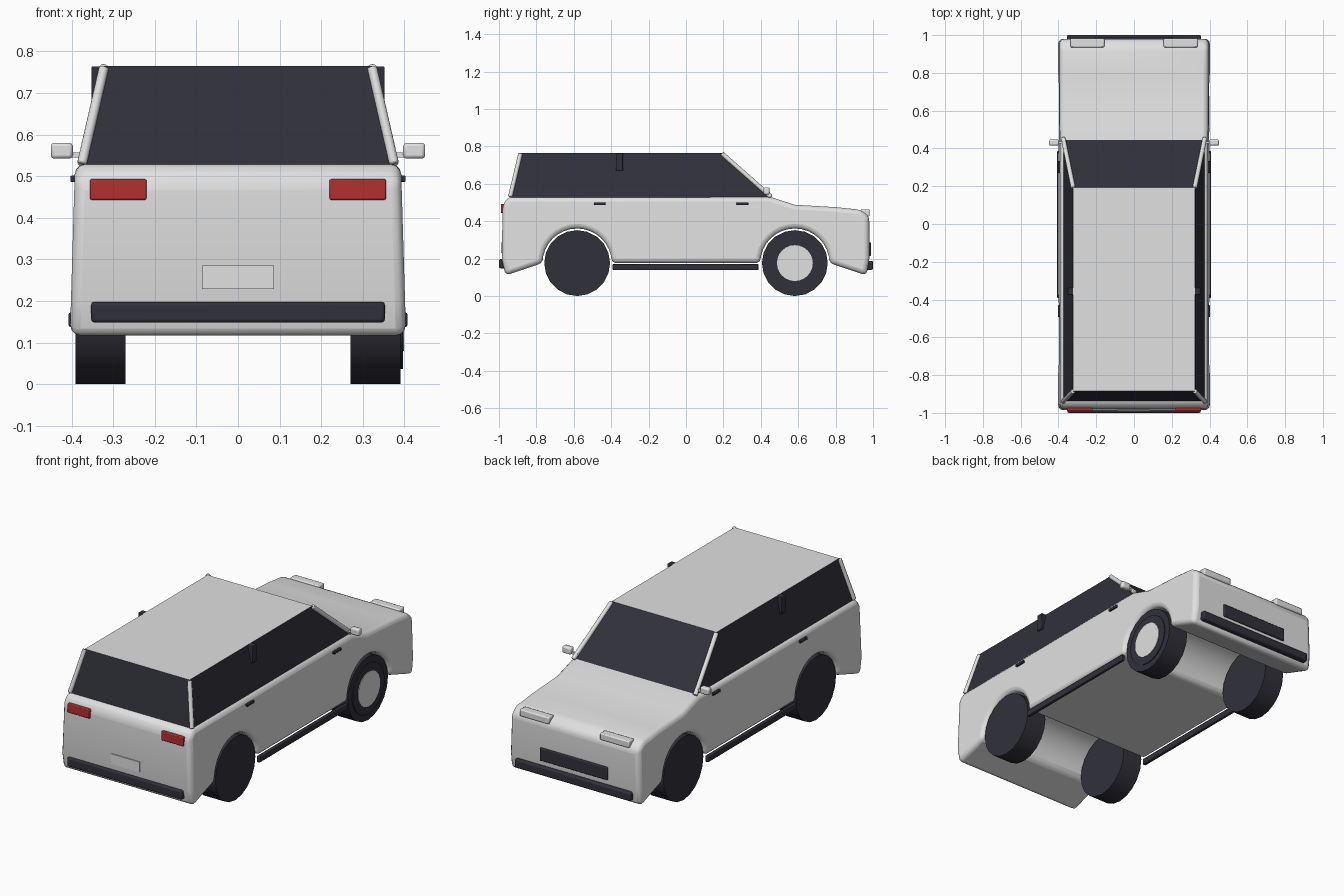
import bpy, bmesh, math
from mathutils import Vector

old = bpy.data.objects.get("Cube")
if old:
    bpy.data.objects.remove(old, do_unlink=True)


def material(name, rgb):
    m = bpy.data.materials.new(name)
    m.use_nodes = True
    m.diffuse_color = (*rgb, 1)
    m.node_tree.nodes["Principled BSDF"].inputs["Base Color"].default_value = (*rgb, 1)
    return m


WHITE = material("white paint", (0.75, 0.75, 0.75))
DARK = material("dark trim", (0.03, 0.03, 0.042))
RED = material("red lamp", (0.45, 0.03, 0.03))


def finish(name, bm, mats, bevel=0, segments=3):
    bmesh.ops.recalc_face_normals(bm, faces=bm.faces)
    mesh = bpy.data.meshes.new(name)
    bm.to_mesh(mesh)
    bm.free()
    ob = bpy.data.objects.new(name, mesh)
    bpy.context.collection.objects.link(ob)
    for m in mats:
        mesh.materials.append(m)
    if bevel:
        mod = ob.modifiers.new("rounding", 'BEVEL')
        mod.width, mod.segments = bevel, segments
        mod.limit_method = 'ANGLE'
        mod.angle_limit = math.radians(32)
    bpy.ops.object.select_all(action='DESELECT')
    ob.select_set(True)
    bpy.context.view_layer.objects.active = ob
    bpy.ops.object.shade_smooth_by_angle(angle=math.radians(35))
    return ob


def box(name, x, y, z, mat, bevel=0.005):
    """Box given by its x, y and z ranges."""
    bm = bmesh.new()
    bmesh.ops.create_cube(bm, size=1)
    for v in bm.verts:
        v.co = [(r[0] + r[1]) / 2 + c * (r[1] - r[0]) for c, r in zip(v.co, (x, y, z))]
    return finish(name, bm, [mat], bevel, 2)


def rod(name, a, b, radius, mat, sides=20, bevel=0):
    """Cylinder between two points."""
    a, b = Vector(a), Vector(b)
    bm = bmesh.new()
    bmesh.ops.create_cone(bm, cap_ends=True, segments=sides, radius1=radius,
                          radius2=radius, depth=(b - a).length)
    turn = (b - a).to_track_quat('Z', 'Y')
    for v in bm.verts:
        v.co = turn @ v.co + (a + b) / 2
    return finish(name, bm, [mat], bevel, 2)


# Lower body: side profile with wheel arches, drawn out across the width
AXLE = 0.582
WHEEL_Z = 0.176


def arch(center):
    steps = 16
    return [(center + 0.185 * math.cos(t), 0.176 + 0.185 * math.sin(t))
            for t in (math.pi * i / steps for i in range(steps + 1))]


profile = [(-0.95, 0.53), (-0.98, 0.49), (-0.985, 0.2), (-0.965, 0.11)]
profile += arch(-AXLE)[::-1] + arch(AXLE)[::-1]
profile += [(0.965, 0.11), (0.98, 0.2), (0.98, 0.425), (0.935, 0.461),
            (0.8, 0.475), (0.58, 0.488), (0.45, 0.53)]
bm = bmesh.new()
sides = []
for s in (-1, 1):
    sides.append([bm.verts.new((s * (0.403 - 0.03 * (z - 0.15)), y, z)) for y, z in profile])
    bm.faces.new(sides[-1])
for i in range(len(profile)):
    j = (i + 1) % len(profile)
    bm.faces.new((sides[0][i], sides[0][j], sides[1][j], sides[1][i]))
finish("body", bm, [WHITE], 0.025)

# Cabin: tapered glass block with a painted roof
LOW = [(0.375, -0.94), (0.375, 0.455)]
HIGH = [(0.322, -0.885), (0.322, 0.192)]
Z0, Z1 = 0.52, 0.765


def ring(corners, z):
    (x, back), (_, front) = corners
    return [(-x, back, z), (x, back, z), (x, front, z), (-x, front, z)]


bm = bmesh.new()
low = [bm.verts.new(p) for p in ring(LOW, Z0)]
high = [bm.verts.new(p) for p in ring(HIGH, Z1)]
bm.faces.new(low)
bm.faces.new(high).material_index = 1
for i in range(4):
    j = (i + 1) % 4
    bm.faces.new((low[i], low[j], high[j], high[i]))
finish("cabin", bm, [DARK, WHITE])

# Corner pillars
for n, a, b in zip(("rear_left", "rear_right", "front_right", "front_left"),
                   ring(LOW, Z0 + 0.01), ring(HIGH, Z1 - 0.003)):
    name = n.replace("rear_left", "rear_a").replace("rear_right", "rear_b")
    rod(n.split("_")[0] + "_pillar", a, b, 0.012, WHITE, 12, 0.004)

# Parts that repeat on both sides
for s, side in ((1, "left"), (-1, "right")):
    def pair(name, x, y, z, mat, bevel=0.004):
        box(side + "_" + name, sorted((s * x[0], s * x[1])), y, z, mat, bevel)

    pair("tail_light", (0.22, 0.356), (-0.99, -0.96), (0.443, 0.493), RED)
    pair("headlight", (0.157, 0.337), (0.935, 0.982), (0.425, 0.463), WHITE, 0.006)
    pair("mirror", (0.397, 0.45), (0.415, 0.447), (0.542, 0.58), WHITE, 0.008)
    pair("mirror_mount", (0.36, 0.4), (0.425, 0.437), (0.545, 0.557), WHITE, 0)
    pair("sill", (0.388, 0.407), (-0.392, 0.387), (0.138, 0.172), DARK)
    pair("center_trim", (0.315, 0.352), (-0.375, -0.337), (0.67, 0.764), DARK, 0.003)
    pair("rear_handle", (0.385, 0.403), (-0.493, -0.43), (0.486, 0.501), DARK, 0.003)
    pair("front_handle", (0.385, 0.403), (0.27, 0.333), (0.486, 0.501), DARK, 0.003)
    for y, end in ((AXLE, "front"), (-AXLE, "rear")):
        rod(f"{side}_{end}_wheel", (s * 0.27, y, WHEEL_Z), (s * 0.391, y, WHEEL_Z),
            WHEEL_Z, DARK)

# Rim and hub disc on the left front wheel
rod("rim", (0.38, AXLE, WHEEL_Z), (0.396, AXLE, WHEEL_Z), 0.14, DARK, 24)
rod("hub_disc", (0.39, AXLE, WHEEL_Z), (0.399, AXLE, WHEEL_Z), 0.096, WHITE, 24)

# Bumpers, grille and plate
box("rear_bumper", (-0.353, 0.353), (-1.0, -0.96), (0.148, 0.198), DARK, 0.008)
box("front_bumper", (-0.356, 0.356), (0.96, 1.0), (0.14, 0.188), DARK, 0.008)
box("grille", (-0.207, 0.207), (0.96, 0.99), (0.215, 0.286), DARK)
box("rear_plate", (-0.087, 0.087), (-0.989, -0.98), (0.229, 0.285), WHITE, 0)
